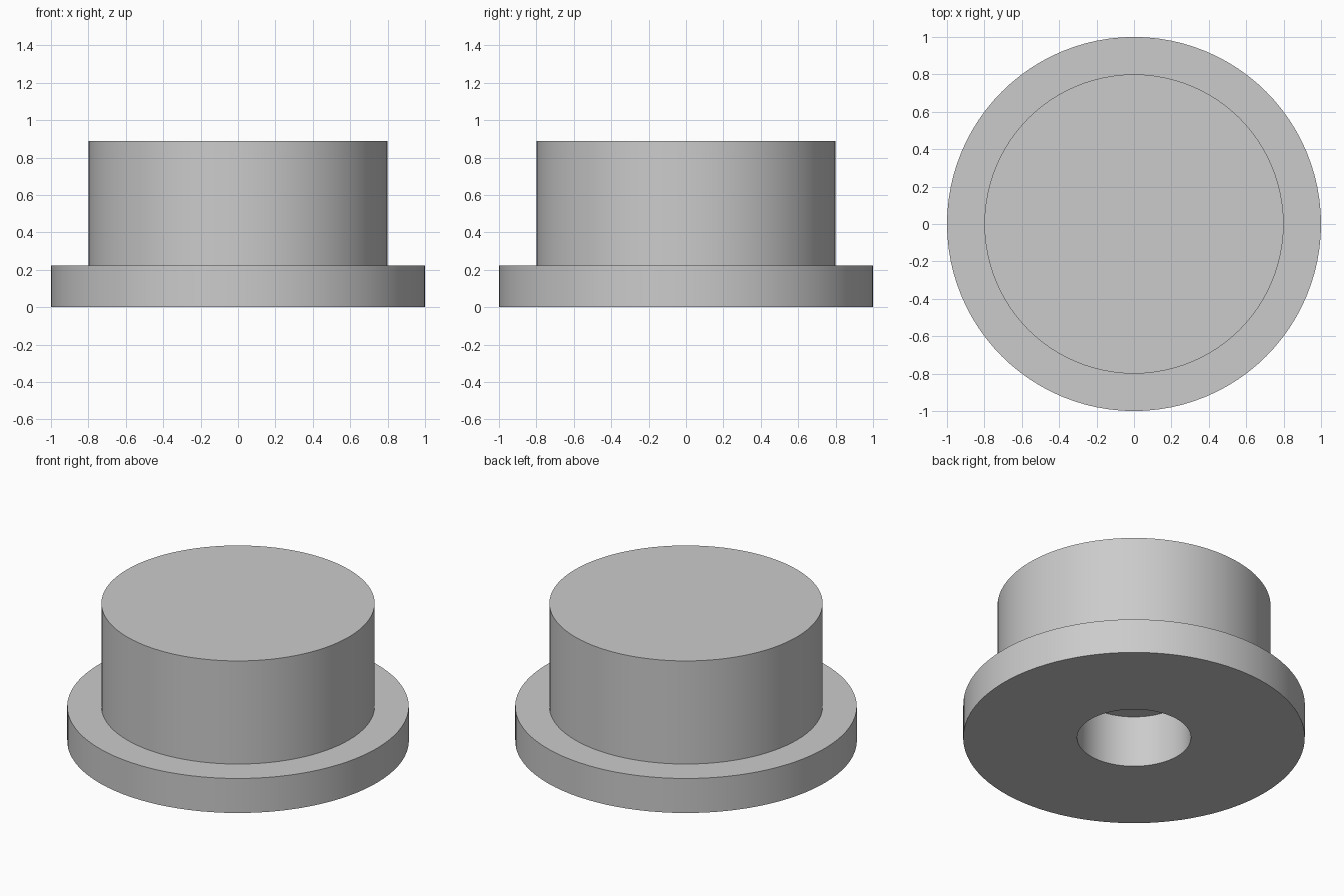
import bpy, bmesh, math

if "Cube" in bpy.data.objects:
    bpy.data.objects.remove(bpy.data.objects["Cube"], do_unlink=True)

SEGMENTS = 96
FLANGE_R, BODY_R, BORE_R = 1.0, 0.8, 0.333
FLANGE_H, TOTAL_H, BORE_DEPTH = 0.223, 0.889, 0.333

# Plain grey material
grey = bpy.data.materials.new("plain grey")
grey.use_nodes = True
color = (0.6, 0.6, 0.6, 1)
grey.diffuse_color = color
grey.node_tree.nodes["Principled BSDF"].inputs["Base Color"].default_value = color

# Half section, from the blind bore's ceiling round to the top centre
profile = [(0, BORE_DEPTH), (BORE_R, BORE_DEPTH), (BORE_R, 0), (FLANGE_R, 0),
           (FLANGE_R, FLANGE_H), (BODY_R, FLANGE_H), (BODY_R, TOTAL_H), (0, TOTAL_H)]

# Lathe the section into one closed solid
bm = bmesh.new()
verts = [bm.verts.new((r, 0, z)) for r, z in profile]
edges = [bm.edges.new(pair) for pair in zip(verts, verts[1:])]
bmesh.ops.spin(bm, geom=verts + edges, cent=(0, 0, 0), axis=(0, 0, 1),
               angle=math.tau, steps=SEGMENTS, use_duplicate=False)
bmesh.ops.remove_doubles(bm, verts=bm.verts, dist=0.0001)
bmesh.ops.recalc_face_normals(bm, faces=bm.faces)
mesh = bpy.data.meshes.new("flanged_plug")
bm.to_mesh(mesh)
bm.free()
mesh.materials.append(grey)
plug = bpy.data.objects.new("flanged_plug", mesh)
bpy.context.collection.objects.link(plug)

# Smooth walls with crisp rims
bpy.ops.object.select_all(action='DESELECT')
plug.select_set(True)
bpy.context.view_layer.objects.active = plug
bpy.ops.object.shade_smooth_by_angle(angle=math.radians(30))
